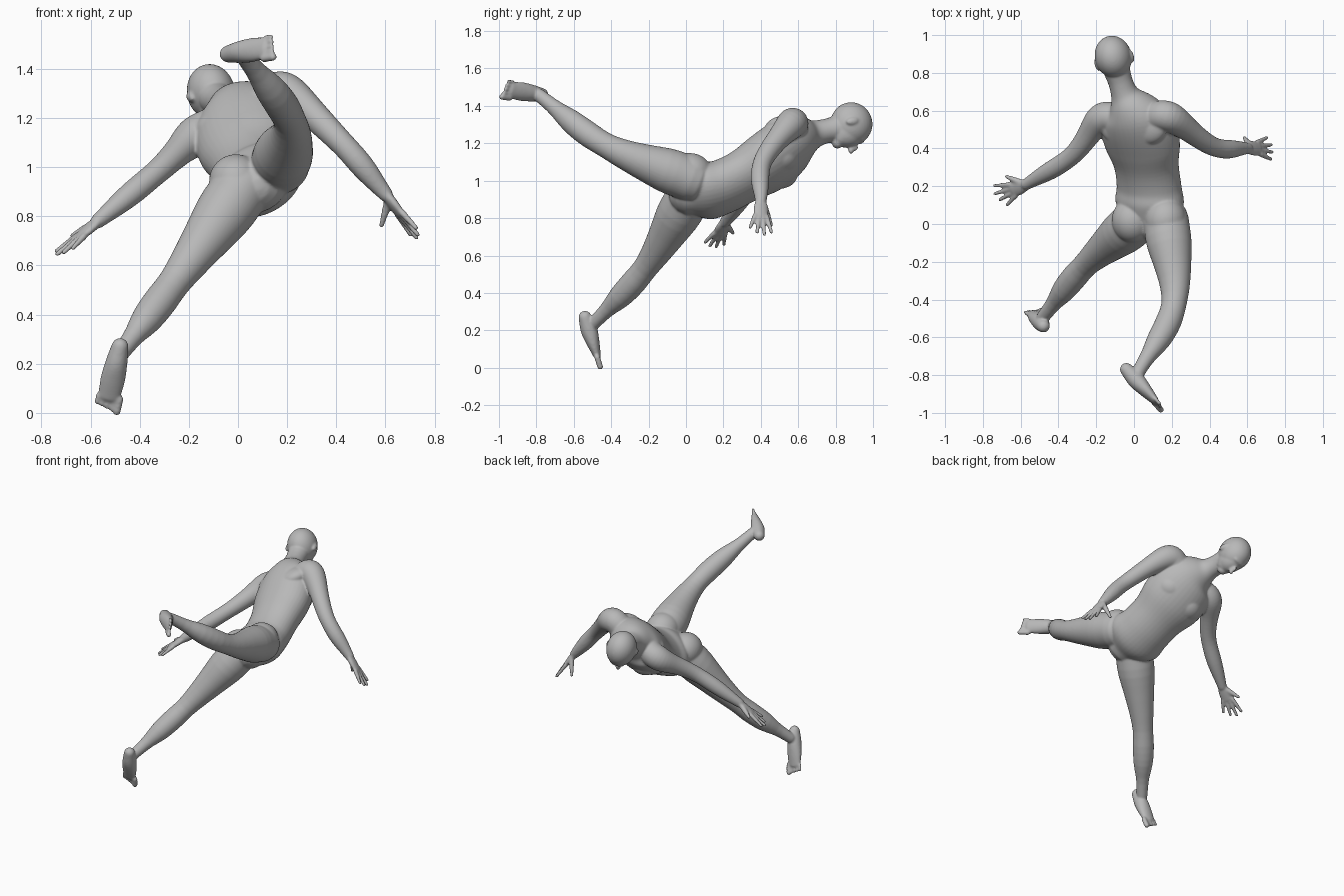
import bpy, bmesh, math
from mathutils import Vector, Matrix

default_cube = bpy.data.objects.get("Cube")
if default_cube:
    bpy.data.objects.remove(default_cube, do_unlink=True)

skin = bpy.data.materials.new("plain grey")
skin.use_nodes = True
grey = (0.48, 0.48, 0.48, 1)
skin.diffuse_color = grey
skin.node_tree.nodes["Principled BSDF"].inputs["Base Color"].default_value = grey

bm = bmesh.new()
SIDES = 40


def curve(points, t):
    """Catmull-Rom value at t (from 0 to 1) through evenly timed points."""
    start = points[0] * 2 - points[1]
    end = points[-1] * 2 - points[-2]
    padded = [start, *points, end]
    segment = min(int(t * (len(points) - 1)), len(points) - 2)
    u = t * (len(points) - 1) - segment
    a, b, c, d = padded[segment:segment + 4]
    return (b * 2 + (c - a) * u + (a * 2 - b * 5 + c * 4 - d) * u ** 2
            + (b * 3 - a - c * 3 + d) * u ** 3) * 0.5


def tube(joints, widths, side=(1, 0, 0), depths=None):
    """Round-ended elliptical tube; widths and depths spread evenly along the joints."""
    joints = [Vector(joint) for joint in joints]
    depths = depths or widths
    steps = 10 * (len(joints) - 1)
    centres = [curve(joints, i / steps) for i in range(steps + 1)]
    dome = [(math.sin(angle), math.cos(angle)) for angle in (0.4, 0.8, 1.2, 1.5)]
    rings = []
    for i, centre in enumerate(centres):
        tangent = (centres[min(i + 1, steps)] - centres[max(i - 1, 0)]).normalized()
        across = Vector(side)
        across = (across - tangent * across.dot(tangent)).normalized()
        through = tangent.cross(across)
        width, depth = curve(widths, i / steps), curve(depths, i / steps)
        slices = [(0, 1)]
        if i == 0:
            slices = [(-lift, scale) for lift, scale in reversed(dome)] + slices
        if i == steps:
            slices = slices + dome
        for lift, scale in slices:
            middle = centre + tangent * lift * min(width, depth)
            ring = []
            for k in range(SIDES):
                angle = math.tau * k / SIDES
                ring.append(bm.verts.new(middle + across * width * scale * math.cos(angle)
                                         + through * depth * scale * math.sin(angle)))
            rings.append(ring)
    for lower, upper in zip(rings, rings[1:]):
        for k in range(SIDES):
            n = (k + 1) % SIDES
            bm.faces.new((lower[k], lower[n], upper[n], upper[k]))
    bm.faces.new(rings[0][::-1])
    bm.faces.new(rings[-1])


def blob(centre, size, axes):
    matrix = Matrix.Translation(centre) @ axes.to_4x4() @ Matrix.Diagonal((*size, 1))
    bmesh.ops.create_uvsphere(bm, u_segments=32, v_segments=20, radius=1, matrix=matrix)


def leg(hip, knee, ankle):
    tube([hip, knee, ankle], [.12, .12, .1, .08, .066, .068, .062, .042, .035])


def foot(heel, ball, outward):
    heel, ball, outward = Vector(heel), Vector(ball), Vector(outward).normalized()
    forward = (ball - heel).normalized()
    tube([heel, ball], [.035, .045, .05, .045], outward, [.035, .045, .035, .02])
    for toe in range(5):
        root = ball + outward * (toe - 2) * .022
        radius = .01 if toe else .016
        tube([root, root + forward * (.055 - .006 * toe)], [radius, radius], outward)


def arm(collar, shoulder, elbow, wrist):
    tube([collar, shoulder, elbow, wrist], [.08, .08, .08, .06, .05, .048, .03], (0, 1, 0))


def hand(wrist, knuckles, spread, thumb_reach):
    wrist, knuckles, spread = Vector(wrist), Vector(knuckles), Vector(spread).normalized()
    forward = (knuckles - wrist).normalized()
    palm_side = spread.cross(forward)
    tube([wrist, knuckles], [.03, .04, .04], spread, [.022, .02, .016])
    for finger, length in enumerate((.1, .12, .11, .08)):
        offset = spread * (1.5 - finger) * .022
        tube([knuckles + offset, knuckles + offset * 1.8 + forward * length],
             [.014, .012, .01], spread)
    thumb_tip = knuckles + spread * .08 + palm_side * thumb_reach
    tube([wrist.lerp(knuckles, .3) + spread * .02, thumb_tip], [.018, .015, .01], forward)


# Torso and neck, rolled so the left shoulder is high
roll = Matrix.Rotation(-0.5, 3, 'Y')
torso_widths = [.13, .19, .18, .18, .21, .21, .18, .12, .075, .065, .07]
tube([(.08, .02, .93), (.08, .2, .97), (.045, .42, 1.09), (0, .58, 1.21), (-.05, .69, 1.25),
      (-.09, .81, 1.28)], torso_widths, roll @ Vector((1, 0, 0)),
     [min(width, .055 + .45 * width) for width in torso_widths])

# Paired buttocks, chest muscles and shoulder blades
for centre, half_gap, size in (((.08, .02, .99), .1, (.11, .12, .11)),
                               ((.05, .5, 1.08), .08, (.1, .1, .08)),
                               ((0, .53, 1.23), .09, (.11, .11, .06))):
    for sign in (-1, 1):
        blob(Vector(centre) + roll @ Vector((sign * half_gap, 0, 0)), size, roll)

# Head, face turned down
head_left = Vector((.95, .25, .18)).normalized()
head_up = Vector((-.25, .95, .17))
head_up = (head_up - head_left * head_up.dot(head_left)).normalized()
head_front = head_up.cross(head_left)
head_axes = Matrix((head_left, head_up, head_front)).transposed()
skull = Vector((-.11, .885, 1.305))


def on_head(offset, size):
    blob(skull + head_axes @ Vector(offset), size, head_axes)


on_head((0, 0, 0), (.097, .113, .115))           # cranium
on_head((0, -.03, .04), (.075, .1, .085))        # face
on_head((0, -.07, .06), (.06, .055, .055))       # jaw
on_head((0, -.1, .085), (.035, .03, .035))       # chin
on_head((0, .03, .095), (.05, .02, .02))         # brow
on_head((0, -.02, .13), (.013, .03, .02))        # nose bridge
on_head((0, -.035, .142), (.016, .014, .018))    # nose tip
for sign in (-1, 1):
    on_head((sign * .095, -.02, 0), (.013, .035, .02))       # ear

# Standing right leg and raised left leg
leg((.02, .02, .92), (-.26, -.22, .53), (-.48, -.49, .24))
foot((-.48, -.54, .27), (-.525, -.475, .065), (-1, 0, .2))
leg((.17, .02, 1.01), (.21, -.43, 1.19), (.02, -.79, 1.46))
foot((-.04, -.77, 1.46), (.11, -.935, 1.485), (.1, .2, 1))

# Arms and hands
arm((.1, .57, 1.27), (.2, .56, 1.3), (.42, .41, 1.1), (.6, .4, .89))
hand((.6, .4, .89), (.66, .4, .81), (-.3, 1, -.1), .07)
arm((-.09, .56, 1.17), (-.18, .55, 1.12), (-.33, .36, .98), (-.57, .21, .78))
hand((-.57, .21, .78), (-.64, .18, .72), (-.45, .9, 0), 0)

# Fuse every form into one smooth body
bmesh.ops.recalc_face_normals(bm, faces=bm.faces)
mesh = bpy.data.meshes.new("body")
bm.to_mesh(mesh)
bm.free()
mesh.materials.append(skin)
body = bpy.data.objects.new("body", mesh)
bpy.context.collection.objects.link(body)
fuse = body.modifiers.new("fuse", 'REMESH')
fuse.mode = 'VOXEL'
fuse.voxel_size = 0.006
fuse.use_smooth_shade = True
soften = body.modifiers.new("soften", 'SMOOTH')
soften.factor = 0.5
soften.iterations = 9
